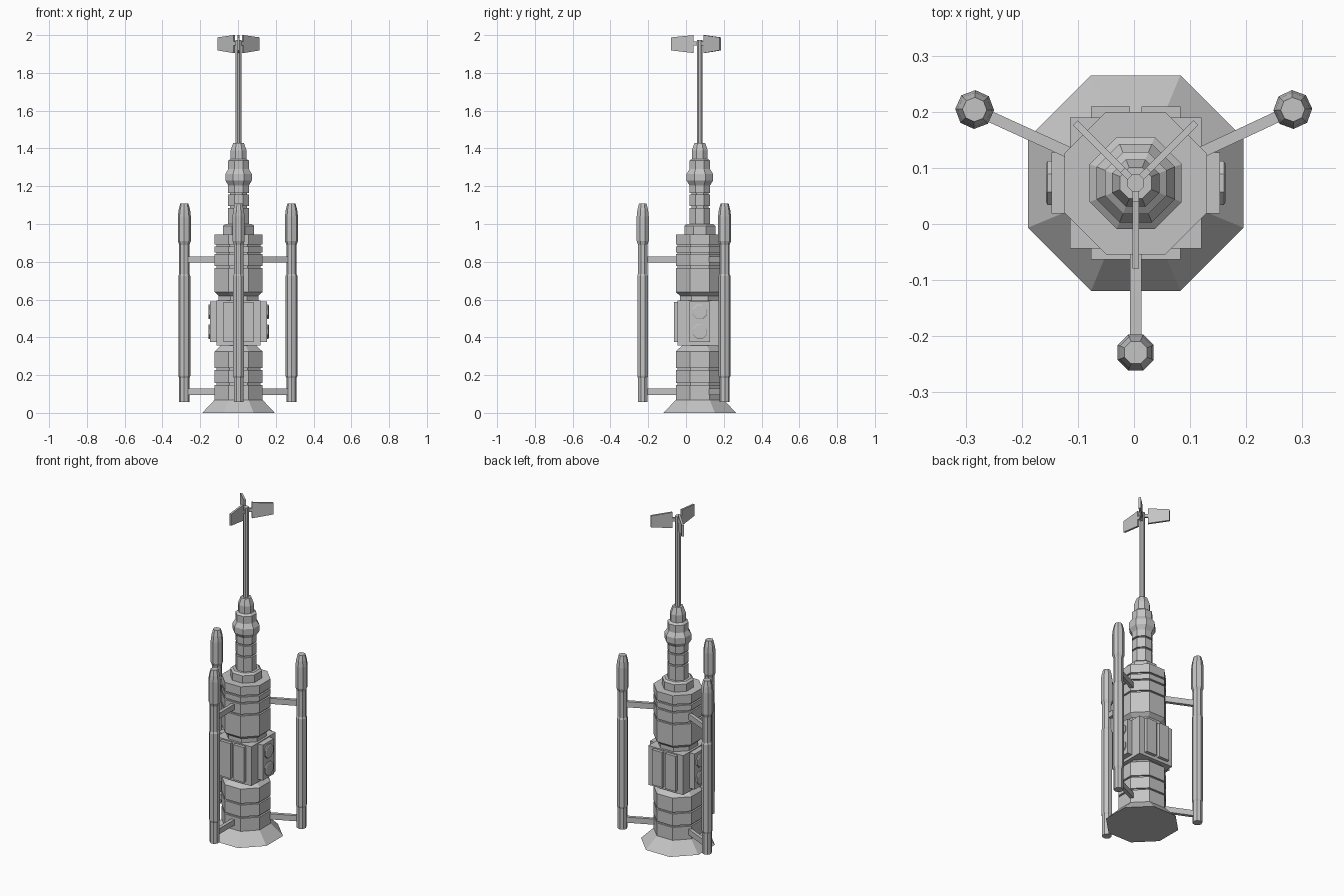
import bpy, bmesh, math
from mathutils import Matrix, Vector

cube = bpy.data.objects.get("Cube")
if cube:
    bpy.data.objects.remove(cube, do_unlink=True)

CX, CY = 0.003, 0.073      # tower axis

grey = bpy.data.materials.new("plain_grey")
grey.use_nodes = True
colour = (0.55, 0.55, 0.55, 1)
grey.diffuse_color = colour
bsdf = next(n for n in grey.node_tree.nodes if n.type == 'BSDF_PRINCIPLED')
bsdf.inputs["Base Color"].default_value = colour


def finish(name, bm, matrix=Matrix()):
    bmesh.ops.recalc_face_normals(bm, faces=bm.faces)
    mesh = bpy.data.meshes.new(name)
    bm.to_mesh(mesh)
    bm.free()
    mesh.materials.append(grey)
    obj = bpy.data.objects.new(name, mesh)
    obj.matrix_world = matrix
    bpy.context.collection.objects.link(obj)
    return obj


def lathe(name, profile, matrix, sides=8):
    """Turn (flat radius, height) pairs into a faceted column."""
    bm = bmesh.new()
    rings = []
    for r, z in profile:
        c = r / math.cos(math.pi / sides)
        angles = [(i + 0.5) * math.tau / sides for i in range(sides)]
        rings.append([bm.verts.new((c * math.cos(a), c * math.sin(a), z)) for a in angles])
    for low, high in zip(rings, rings[1:]):
        for i in range(sides):
            j = (i + 1) % sides
            bm.faces.new((low[i], low[j], high[j], high[i]))
    bm.faces.new(rings[0])
    bm.faces.new(rings[-1])
    return finish(name, bm, matrix)


def box(name, low, high, matrix):
    low, high = Vector(low), Vector(high)
    bm = bmesh.new()
    bmesh.ops.create_cube(bm, size=1)
    bmesh.ops.scale(bm, vec=high - low, verts=bm.verts)
    bmesh.ops.translate(bm, vec=(low + high) / 2, verts=bm.verts)
    return finish(name, bm, matrix)


def banded(r, z0, z1, grooves, depth=0.01, width=0.01):
    """Straight wall profile with narrow grooves cut into it."""
    points = [(r, z0)]
    for g in grooves:
        points += [(r, g), (r - depth, g), (r - depth, g + width), (r, g + width)]
    return points + [(r, z1)]


axis = Matrix.Translation((CX, CY, 0))

# Flared foot and the main drums
lathe("foot", [(0.192, 0), (0.126, 0.07)], axis)
lathe("lower_drum", banded(0.127, 0.068, 0.325, (0.147, 0.228)) + [(0.09, 0.36)], axis)
lathe("upper_drum", [(0.105, 0.59), (0.105, 0.62), (0.127, 0.64)]
      + banded(0.127, 0.642, 0.945, (0.768, 0.84, 0.882)), axis)
lathe("collar", [(0.082, 0.94), (0.082, 0.99), (0.07, 1.0)], axis)

# Slim upper tower with its bulge and cap
lathe("tower", banded(0.055, 0.998, 1.205, (1.085, 1.155))
      + [(0.07, 1.23), (0.07, 1.265), (0.055, 1.29), (0.055, 1.335),
         (0.042, 1.345), (0.042, 1.39), (0.028, 1.43)], axis)
lathe("mast", [(0.015, 1.42), (0.015, 1.975)], axis)

# Equipment housing with side pods, wall panels and round ports
box("housing", (-0.117, -0.117, 0.357), (0.117, 0.117, 0.595), axis)
for side, label in ((1, "left"), (-1, "right")):
    turn = axis @ Matrix.Rotation(0 if side > 0 else math.pi, 4, 'Z')
    box(label + "_pod", (0.1, -0.054, 0.375), (0.15, 0.054, 0.59), turn)
    for z in (0.43, 0.535):
        port = turn @ Matrix.Translation((0.145, 0, z)) @ Matrix.Rotation(math.pi / 2, 4, 'Y')
        lathe(label + "_port", [(0.039, 0), (0.039, 0.012), (0.034, 0.015)], port)
for turns, label in ((0, "front"), (2, "back")):
    turn = axis @ Matrix.Rotation(turns * math.pi / 2, 4, 'Z')
    for x in (-0.08, 0.01):
        box(label + "_panel", (x, -0.136, 0.375), (x + 0.07, -0.11, 0.588), turn)

# Three outrigger tubes, each tied to the drums by two arms
tube = [(0.025, 0.058), (0.025, 0.185), (0.029, 0.195), (0.029, 0.725),
        (0.025, 0.735), (0.025, 0.89), (0.032, 0.91), (0.032, 1.04),
        (0.028, 1.075), (0.02, 1.108)]
for label, x, y in (("front", 0.0, -0.302), ("left", 0.28, 0.131), ("right", -0.287, 0.131)):
    turn = axis @ Matrix.Rotation(math.atan2(y, x), 4, 'Z')
    reach = math.hypot(x, y)
    lathe(label + "_tube", tube, turn @ Matrix.Translation((reach, 0, 0)))
    for z in (0.095, 0.795):
        box(label + "_arm", (0.1, -0.01, z), (reach, 0.01, z + 0.034), turn)

# Three tapered vanes on short stubs at the mast head
for label, angle in (("front", -90), ("left", 45), ("right", 135)):
    turn = axis @ Matrix.Rotation(math.radians(angle), 4, 'Z')
    vane = box(label + "_vane", (0.032, -0.006, 1.905), (0.152, 0.006, 2.0), turn)
    for v in vane.data.vertices:
        if v.co.x > 0.1:
            v.co.z += 0.014 if v.co.z < 1.95 else -0.012
    box(label + "_vane_stub", (0, -0.006, 1.945), (0.04, 0.006, 1.965), turn)
